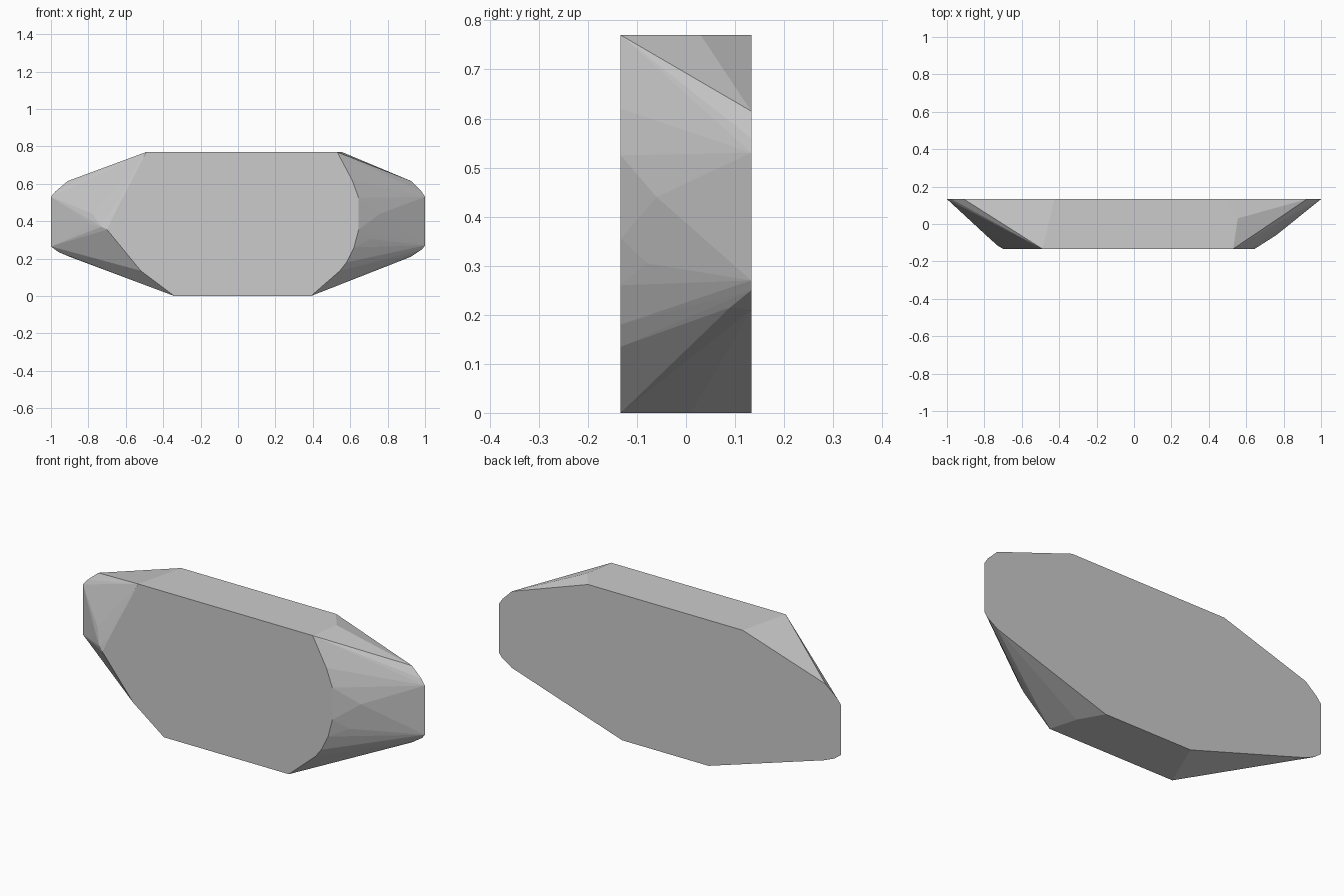
import bpy, bmesh

D = 0.133  # half depth

# Small front outline (x, z)
front = [(-0.49, 0.77), (0.53, 0.77), (0.61, 0.62), (0.645, 0.525), (0.645, 0.355),
         (0.62, 0.26), (0.58, 0.18), (0.545, 0.135), (0.39, 0.0), (-0.34, 0.0),
         (-0.52, 0.135), (-0.70, 0.355), (-0.66, 0.44)]

# Wide back outline (x, z)
back = [(-0.425, 0.77), (0.48, 0.77), (0.925, 0.615), (0.98, 0.56), (1.0, 0.53),
        (1.0, 0.27), (0.985, 0.25), (0.925, 0.21), (0.28, 0.0), (-0.225, 0.0),
        (-0.90, 0.21), (-0.96, 0.235), (-1.0, 0.265), (-1.0, 0.53), (-0.975, 0.56),
        (-0.91, 0.615)]

# Chipped corners between the two faces (x, y, z)
chips = [(0.555, 0.03, 0.77), (0.35, 0.01, 0.0), (0.76, -0.06, 0.44),
         (0.71, -0.08, 0.305), (0.90, 0.09, 0.215), (-0.78, -0.07, 0.38),
         (-0.78, -0.06, 0.44), (-0.73, -0.115, 0.37)]

points = [(x, -D, z) for x, z in front] + [(x, D, z) for x, z in back] + chips

# Faceted slab wrapped around the outlines
bm = bmesh.new()
for p in points:
    bm.verts.new(p)
res = bmesh.ops.convex_hull(bm, input=bm.verts[:])
loose = [v for v in bm.verts if not v.link_faces]
bmesh.ops.delete(bm, geom=loose, context='VERTS')
bmesh.ops.dissolve_limit(bm, angle_limit=0.005, verts=bm.verts[:], edges=bm.edges[:])
bmesh.ops.recalc_face_normals(bm, faces=bm.faces[:])
mesh = bpy.data.meshes.new("faceted_slab")
bm.to_mesh(mesh)
bm.free()
slab = bpy.data.objects.new("faceted_slab", mesh)
bpy.context.collection.objects.link(slab)
